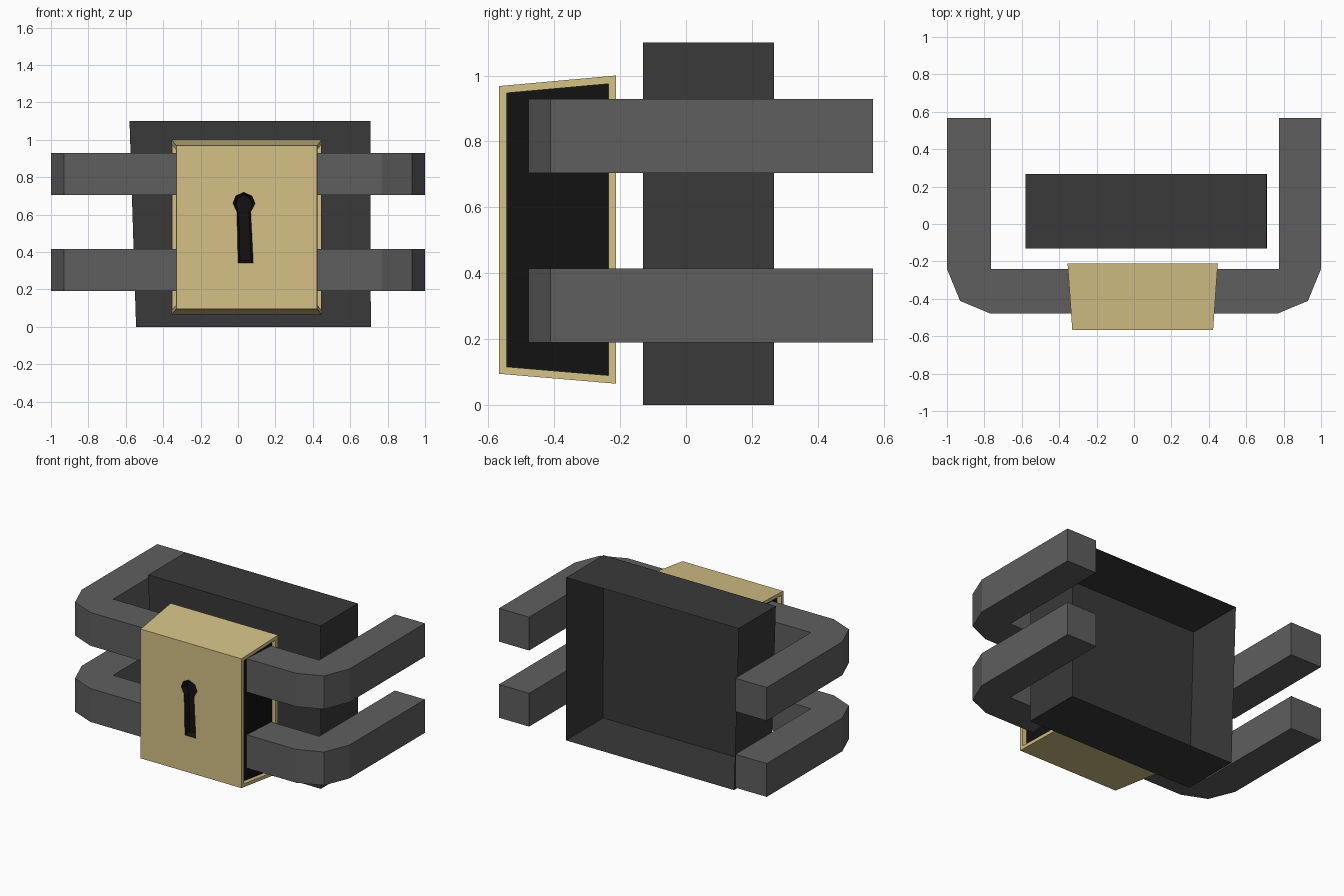
import bpy, bmesh

if "Cube" in bpy.data.objects:
    bpy.data.objects.remove(bpy.data.objects["Cube"])


def material(name, c):
    m = bpy.data.materials.new(name)
    m.diffuse_color = (*c, 1)
    m.use_nodes = True
    m.node_tree.nodes["Principled BSDF"].inputs["Base Color"].default_value = m.diffuse_color
    return m


GOLD = material("brass", (0.66, 0.535, 0.24))
BLACK = material("black", (0.006, 0.006, 0.006))
STEEL = material("steel", (0.113, 0.113, 0.113))
DARK = material("dark_steel", (0.041, 0.041, 0.041))


def finish(name, bm, *mats):
    me = bpy.data.meshes.new(name)
    bm.to_mesh(me)
    bm.free()
    for m in mats:
        me.materials.append(m)
    ob = bpy.data.objects.new(name, me)
    bpy.context.collection.objects.link(ob)
    return ob


def loft(a, b, cap_end=True):
    """Solid between two matching outlines, optionally open at the second."""
    bm = bmesh.new()
    va = [bm.verts.new(p) for p in a]
    vb = [bm.verts.new(p) for p in b]
    bm.faces.new(va)
    end = bm.faces.new(vb[::-1])
    n = len(va)
    for i in range(n):
        j = (i + 1) % n
        bm.faces.new((va[i], vb[i], vb[j], va[j]))
    bmesh.ops.recalc_face_normals(bm, faces=bm.faces)
    if not cap_end:
        bm.faces.remove(end)
    return bm


def rect(x0, x1, z0, z1, y):
    return [(x0, y, z0), (x1, y, z0), (x1, y, z1), (x0, y, z1)]


# Slightly skewed hollow block behind the lock, open at the back
slab = [(-0.545, 0), (0.71, 0), (0.708, 1.1), (-0.58, 1.1)]
finish("back_block", loft([(x, -0.13, z) for x, z in slab],
                          [(x, 0.267, z) for x, z in slab], False), DARK)

# Two U-shaped bars with chamfered outer corners
half = [(1, 0.567), (1, -0.24), (0.93, -0.411), (0.77, -0.478)]
bar = half + [(-x, y) for x, y in half[::-1]]
bar += [(-0.765, 0.567), (-0.765, -0.24), (0.775, -0.24), (0.775, 0.567)]
for name, z in (("lower_bar", 0.19), ("upper_bar", 0.704)):
    finish(name, loft([(x, y, z) for x, y in bar],
                      [(x, y, z + 0.225) for x, y in bar]), STEEL)

# Tapered lock case with recessed black side panels
bm = loft(rect(-0.33, 0.423, 0.095, 0.968, -0.567),
          rect(-0.355, 0.448, 0.065, 1.0, -0.212))
bm.normal_update()
sides = [f for f in bm.faces if abs(f.normal.x) > 0.9]
bmesh.ops.inset_individual(bm, faces=sides, thickness=0.023, use_even_offset=True)
for f in sides:
    inward = f.normal * -0.03
    r = bmesh.ops.extrude_discrete_faces(bm, faces=[f])
    for g in r["faces"]:
        g.material_index = 1
        bmesh.ops.translate(bm, vec=inward, verts=g.verts)
bmesh.ops.recalc_face_normals(bm, faces=bm.faces)
case = finish("lock_case", bm, GOLD, BLACK)

# Keyhole sunk into the front, narrowing inward
key = [(0.03, 0.72), (0.075, 0.70), (0.092, 0.66), (0.068, 0.615), (0.082, 0.34),
       (0.0, 0.34), (-0.006, 0.615), (-0.028, 0.66), (-0.012, 0.70)]
inner = [(0.035 + (x - 0.035) * 0.72, 0.53 + (z - 0.53) * 0.93) for x, z in key]
bm = loft([(x, -0.568, z) for x, z in key],
          [(x, -0.53, z) for x, z in inner])
cutter = finish("keyhole_cutter", bm, BLACK)
cutter.hide_render = True
mod = case.modifiers.new("keyhole", 'BOOLEAN')
mod.operation = 'DIFFERENCE'
mod.solver = 'EXACT'
mod.material_mode = 'TRANSFER'
mod.object = cutter
bpy.context.view_layer.objects.active = case
bpy.ops.object.modifier_apply(modifier=mod.name)
bpy.data.objects.remove(cutter)
